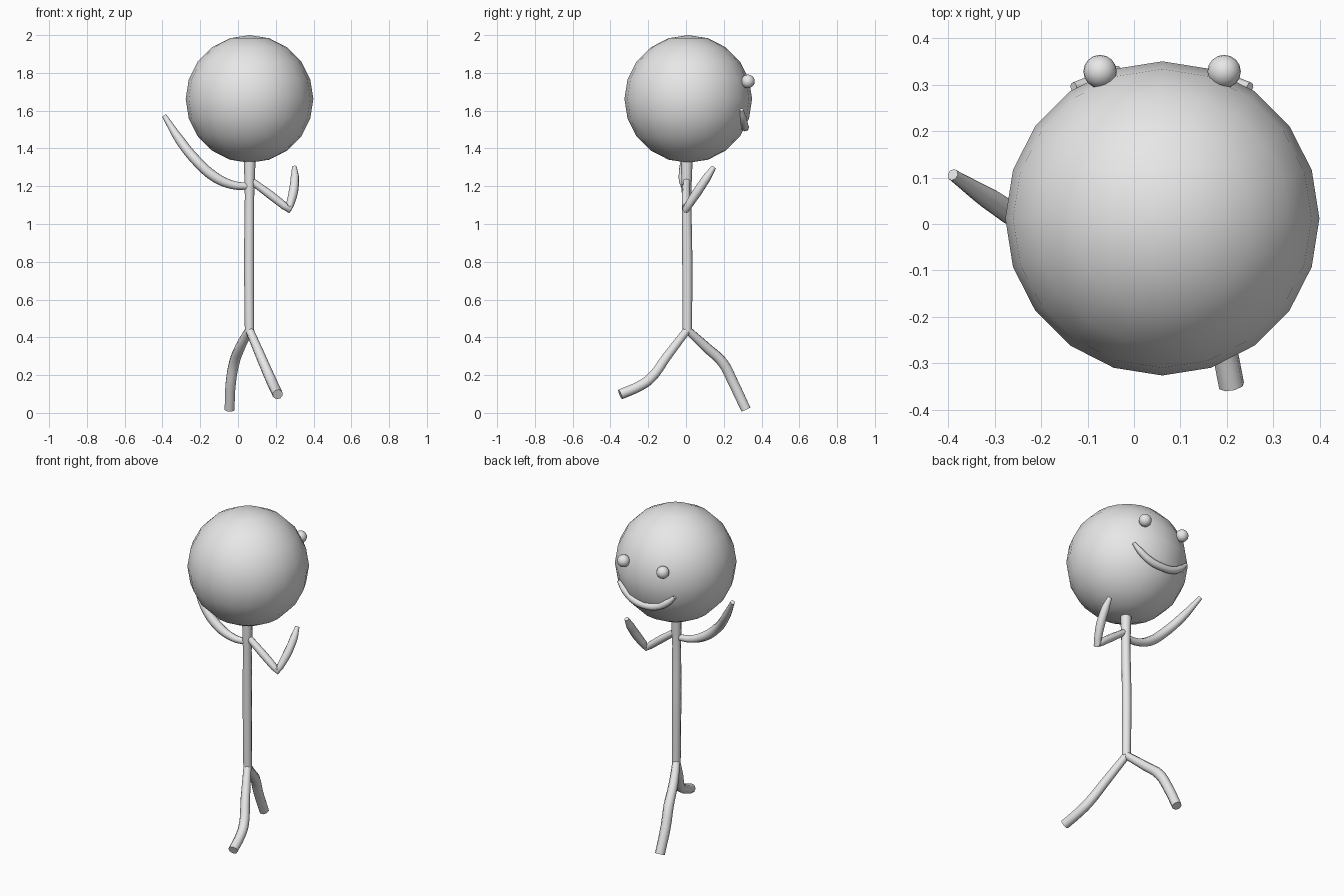
import bpy
import math

grey = bpy.data.materials.new("light_grey")
grey.diffuse_color = (0.8, 0.8, 0.8, 1)


def finish(obj, name):
    obj.name = name
    obj.data.materials.clear()
    obj.data.materials.append(grey)
    bpy.ops.object.shade_smooth_by_angle(angle=math.radians(50))


def ball(name, centre, radius, segments, rings):
    bpy.ops.mesh.primitive_uv_sphere_add(
        segments=segments, ring_count=rings, radius=radius, location=centre)
    finish(bpy.context.object, name)


def tube(name, points, corners=()):
    """Round tube through (x, y, z, radius) points; corners are sharp bends."""
    curve = bpy.data.curves.new(name, "CURVE")
    curve.dimensions = "3D"
    curve.bevel_depth = 1.0
    curve.bevel_resolution = 2
    curve.resolution_u = 4
    curve.use_fill_caps = True
    spline = curve.splines.new("BEZIER")
    spline.bezier_points.add(len(points) - 1)
    for i, (p, (x, y, z, r)) in enumerate(zip(spline.bezier_points, points)):
        p.co = (x, y, z)
        p.radius = r
        p.handle_left_type = p.handle_right_type = "VECTOR" if i in corners else "AUTO"
    obj = bpy.data.objects.new(name, curve)
    bpy.context.collection.objects.link(obj)
    bpy.ops.object.select_all(action="DESELECT")
    obj.select_set(True)
    bpy.context.view_layer.objects.active = obj
    bpy.ops.object.convert(target="MESH")
    finish(bpy.context.object, name)


# Head and eyes
ball("head", (0.061, 0.012, 1.662), 0.338, 20, 10)
for side, x in (("left", -0.073), ("right", 0.194)):
    ball(side + "_eye", (x, 0.328, 1.755), 0.036, 16, 10)

# Smile lying on the back (+y) side of the head
tube("mouth", [(-0.13, 0.295, 1.605, 0.010), (-0.085, 0.302, 1.562, 0.019),
               (-0.02, 0.308, 1.524, 0.022), (0.061, 0.312, 1.512, 0.022),
               (0.14, 0.308, 1.524, 0.022), (0.205, 0.302, 1.562, 0.019),
               (0.25, 0.295, 1.605, 0.010)])

# Torso
tube("torso", [(0.061, 0.007, 0.435, 0.025), (0.059, 0.007, 0.8, 0.027),
               (0.061, 0.003, 1.15, 0.025), (0.062, 0.004, 1.345, 0.031)])

# Raised arm in a sweeping curve
tube("waving_arm", [(0.055, 0.0, 1.2, 0.018), (-0.02, -0.008, 1.205, 0.022),
                    (-0.12, -0.012, 1.247, 0.027), (-0.22, 0.0, 1.335, 0.027),
                    (-0.305, 0.05, 1.44, 0.025), (-0.39, 0.106, 1.572, 0.013)])

# Arm with a sharp elbow
tube("bent_arm", [(0.075, 0.003, 1.225, 0.019), (0.17, 0.0, 1.155, 0.022),
                  (0.268, 0.0, 1.078, 0.020), (0.293, 0.06, 1.17, 0.025),
                  (0.301, 0.11, 1.245, 0.023), (0.299, 0.148, 1.302, 0.013)],
     corners=(2,))

# Striding legs
tube("left_leg", [(0.06, 0.007, 0.44, 0.022), (0.01, 0.11, 0.345, 0.027),
                  (-0.02, 0.195, 0.265, 0.029), (-0.038, 0.25, 0.16, 0.029),
                  (-0.045, 0.317, 0.018, 0.028)])
tube("right_leg", [(0.06, 0.007, 0.44, 0.022), (0.12, -0.1, 0.30, 0.026),
                   (0.172, -0.19, 0.18, 0.028), (0.19, -0.25, 0.14, 0.028),
                   (0.21, -0.348, 0.098, 0.028)])
